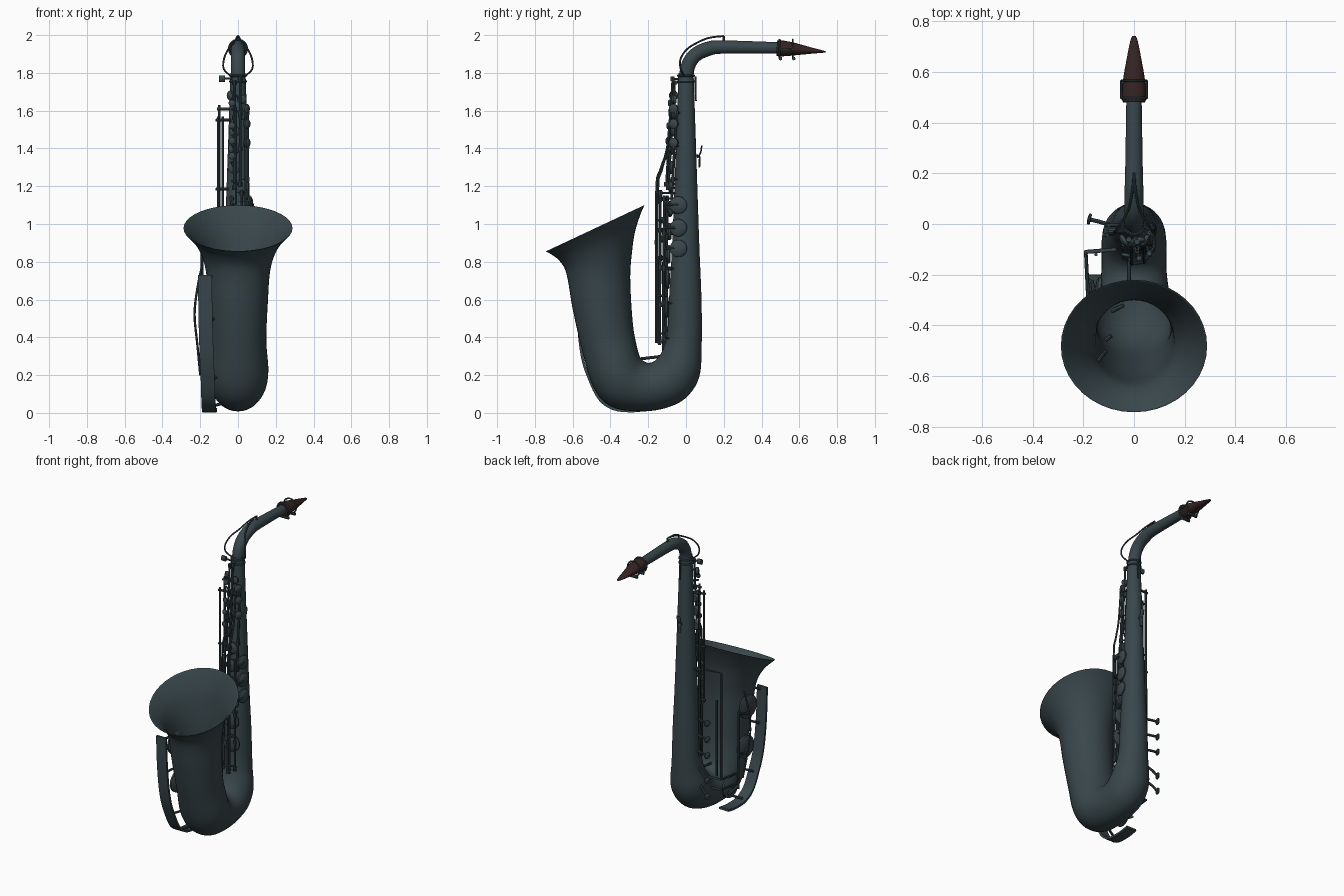
import bpy, bmesh, math
from mathutils import Vector as V

if "Cube" in bpy.data.objects:
    bpy.data.objects.remove(bpy.data.objects["Cube"])

def material(name, col):
    m = bpy.data.materials.new(name)
    m.diffuse_color = (*col, 1)
    m.use_nodes = True
    m.node_tree.nodes["Principled BSDF"].inputs["Base Color"].default_value = m.diffuse_color
    return m

METAL = material("dark_metal", (0.04, 0.062, 0.07))
RUBBER = material("mouthpiece_brown", (0.035, 0.017, 0.016))

def catmull(rows, n):
    out = []
    for i in range(len(rows) - 1):
        p0, p1, p2, p3 = (rows[max(0, min(len(rows) - 1, i + k))] for k in (-1, 0, 1, 2))
        for s in range(n):
            t = s / n
            out.append([b + .5 * t * (c - a + t * (2*a - 5*b + 4*c - d + t * (3*(b - c) + d - a)))
                        for a, b, c, d in zip(p0, p1, p2, p3)])
    return out + [list(rows[-1])]

def loft(name, rings, caps=(True, True), closed=False, mat=METAL, angle=40):
    bm = bmesh.new()
    vs = [[bm.verts.new(p) for p in r] for r in rings]
    k = len(vs[0])
    pairs = list(zip(vs, vs[1:])) + ([(vs[-1], vs[0])] if closed else [])
    for a, b in pairs:
        for i in range(k):
            bm.faces.new((a[i], a[(i+1) % k], b[(i+1) % k], b[i]))
    if not closed:
        if caps[0]: bm.faces.new(vs[0][::-1])
        if caps[1]: bm.faces.new(vs[-1])
    bmesh.ops.recalc_face_normals(bm, faces=bm.faces)
    me = bpy.data.meshes.new(name)
    bm.to_mesh(me); bm.free()
    ob = bpy.data.objects.new(name, me)
    bpy.context.collection.objects.link(ob)
    me.materials.append(mat)
    bpy.ops.object.select_all(action='DESELECT')
    bpy.context.view_layer.objects.active = ob
    ob.select_set(True)
    bpy.ops.object.shade_smooth_by_angle(angle=math.radians(angle))
    return ob

def sweep(name, pts, r, sides=8, smooth=0, mat=METAL):
    """Sweep an ellipse (or a rectangle with sides=4) along pts; r is one size, an (a, b) pair or a list of pairs."""
    rs = r if isinstance(r, list) else [r if isinstance(r, tuple) else (r, r)] * len(pts)
    rows = [(*p, *q) for p, q in zip(pts, rs)]
    if smooth: rows = catmull(rows, smooth)
    P = [V(q[:3]) for q in rows]
    n = len(P)
    T = [(P[min(i+1, n-1)] - P[max(i-1, 0)]).normalized() for i in range(n)]
    ax = min(range(3), key=lambda k: max(abs(t[k]) for t in T))
    ref = V([float(k == ax) for k in range(3)])
    off, sc = (math.pi/4, math.sqrt(2)) if sides == 4 else (0, 1)
    rings = []
    for p, t, q in zip(P, T, rows):
        u = (ref - t * ref.dot(t)).normalized()
        w = t.cross(u)
        rings.append([p + sc * (u*q[3]*math.cos(a) + w*q[4]*math.sin(a))
                      for a in (off + 2*math.pi*j/sides for j in range(sides))])
    return loft(name, rings, mat=mat)

def cup(name, loc, normal, r, h=.022):
    """Domed key cup: stepped disc facing along normal."""
    d, c = V(normal).normalized(), V(loc)
    prof = [(0, .85), (.3, 1), (.75, 1), (1, .8), (1.15, .25)]
    return sweep(name, [c + d*h*a for a, _ in prof], [(r*b, r*b) for _, b in prof], 20)

def ring(name, c, axis, R, r, sides=28):
    c, ax = V(c), V(axis).normalized()
    q = ax.to_track_quat('Z', 'Y')
    rings = []
    for i in range(sides):
        a = 2*math.pi*i/sides
        d = q @ V((math.cos(a), math.sin(a), 0))
        rings.append([c + d*R + r*(d*math.cos(b) + ax*math.sin(b)) for b in (math.pi/4*j for j in range(8))])
    return loft(name, rings, closed=True)

# Body, bow and bell: each ring spans an inner and an outer (y, z) point
R = [(-.04, 1.8, .04, 1.8), (-.055, 1.35, .055, 1.35), (-.073, .9, .07, .9),
     (-.09, .6, .082, .6), (-.10, .42, .083, .36), (-.125, .33, .07, .19),
     (-.16, .28, 0, .08), (-.195, .265, -.11, .025), (-.225, .275, -.25, .008),
     (-.245, .30, -.40, .035), (-.262, .36, -.49, .135), (-.28, .46, -.55, .33),
     (-.292, .62, -.60, .55), (-.295, .74, -.625, .70), (-.287, .84, -.645, .77),
     (-.272, .95, -.68, .815), (-.245, 1.04, -.715, .84), (-.22, 1.10, -.742, .855)]

def body_ring(row, inset=0):
    iy, iz, oy, oz = row
    c, u = V((0, (iy+oy)/2, (iz+oz)/2)), V((0, (oy-iy)/2, (oz-iz)/2))
    L = u.length - inset
    u = u.normalized() * L
    return [c + u*math.cos(a) + V((L*math.sin(a), 0, 0)) for a in (2*math.pi*j/40 for j in range(40))]

rows = catmull(R, 5)
# the wall turns in at the rim and runs back down inside the bell
rings = [body_ring(q) for q in rows] + [body_ring(q, .005) for q in rows[:38:-1]]
loft("body_and_bell", rings, caps=(True, False), angle=60)

# Neck, collar and tightening screw
sweep("neck", [(0, 0, 1.77), (0, .012, 1.84), (0, .05, 1.895), (0, .12, 1.928), (0, .2, 1.937), (0, .5, 1.932)],
      [(.038, .038)]*4 + [(.035, .035), (.03, .03)], 24, 6)
for z in (1.755, 1.785):
    ring("neck_collar", (0, 0, z), (0, 0, 1), .042, .006)
sweep("collar_screw", [(-.03, -.03, 1.77), (-.075, -.03, 1.77)], .006)
sweep("collar_screw_head", [(-.07, -.03, 1.77), (-.10, -.03, 1.77)], (.014, .018), 10)
sweep("collar_pin", [(.01, .052, 1.65), (.01, .05, 1.78)], .005)

# Octave key: two arms that meet over the neck and spread around the collar
sweep("octave_tip", [(0, .2, 1.965), (0, .2, 2.0 - .004)], .006)
for s in (-1, 1):
    sweep("octave_arm", [(0, .2, 1.995), (s*.008, .12, 1.985), (s*.025, .05, 1.955), (s*.055, 0, 1.92), (s*.075, -.03, 1.87),
                         (s*.075, -.028, 1.82), (s*.04, -.01, 1.785)], .005, 8, 5)

# Mouthpiece with ligature
sweep("mouthpiece", [(0, .48, 1.931), (0, .5, 1.93), (0, .57, 1.926), (0, .65, 1.919), (0, .72, 1.913), (0, .74, 1.911)],
      [(.043, .04), (.048, .043), (.043, .034), (.029, .019), (.015, .007), (.007, .003)], 20, 3, mat=RUBBER)
for y in (.495, .565):
    ring("ligature_band", (0, y, 1.928), (0, 1, 0), .048, .005)
    sweep("ligature_screw", [(-.03, y+.005, 1.876), (.035, y+.005, 1.876)], .01)
for x in (-.05, .05):
    sweep("ligature_bar", [(x, .495, 1.928), (x, .565, 1.928)], .005)

# Main key stack: cups down the front of the body, with arms to the hinge rods
stack = [(1.66, .024, .02), (1.58, .026, .025), (1.49, .028, -.02), (1.40, .031, -.02), (1.30, .034, -.02),
         (1.20, .038, .015), (1.08, .042, .015), (.96, .046, .015), (.84, .05, .02), (.71, .054, .02), (.56, .058, .025)]
for z, r, x in stack:
    y = -.046 - (1.8 - z)*.038
    cup("stack_cup", (x, y, z), (x*2, -1, 0), r)
    sweep("stack_cup_arm", [(x, y-.024, z), (x*.5-.02, y-.034, z+.02), (-.035, y-.03, z+.03)], .006)

# Long hinge rods, stepping outward towards the bottom, with posts
def rod(x, y0, z0, y1, z1, r=.007):
    sweep("hinge_rod", [(x, y0, z0), (x, y1, z1)], r)
    n = max(2, int((z1 - z0)/.17))
    for i in range(n + 1):
        t = .02 + .96*i/n
        y, z = y0 + (y1-y0)*t, z0 + (z1-z0)*t
        sweep("rod_post", [(x, y, z), (x*.5, -.03, z)], .005, 6)
        sweep("rod_post_ball", [(x, y, z-.012), (x, y, z+.012)], .011)

rod(-.035, -.105, .37, -.10, 1.15)
rod(.02, -.14, .36, -.135, 1.18)
rod(.06, -.12, .38, -.115, 1.15)
rod(-.02, -.095, 1.18, -.06, 1.76)
rod(.012, -.105, 1.2, -.07, 1.78, .006)
rod(.05, -.08, 1.05, -.05, 1.6)
for x, y in ((-.01, -.158), (.04, -.15)):
    sweep("long_lever", [(x, y, .37), (x, y, 1.15), (x, y+.02, 1.28), (x, -.10, 1.4), (x, -.08, 1.62)], .006, 8, 3)
for z in (.42, .62, .82, 1.02):
    sweep("lever_guide", [(-.035, -.11, z), (-.01, -.158, z), (.04, -.15, z), (.06, -.115, z)], .006)

# Upper palm keys and front finger pearls
for z, x in ((1.68, -.045), (1.53, .055), (1.43, .055), (1.61, .05)):
    cup("palm_key_cup", (x*.7, -.06, z), (x, -.03, 0), .026, .02)
for z in (1.64, 1.52, 1.44, 1.36, 1.02, .92, .82):
    cup("finger_pearl", (-.03, -.075-(1.7-z)*.06, z), (-.2, -1, 0), .018, .015)

# Side key cups on the right of the body
for z in (1.1, .98, .87):
    cup("side_key_cup", (.05 + (1.1-z)*.03, -.04, z), (1, -.15, 0), .044, .026)
    ring("side_key_rim", (.065 + (1.1-z)*.03, -.04, z), (1, -.15, 0), .041, .005)
    sweep("side_key_arm", [(.077, -.04, z), (.08, -.09, z), (.06, -.118, z)], .006)

# Left-side rods with touch pieces
for x, y, z0, z1 in ((-.10, -.005, .45, 1.63), (-.08, -.03, .5, 1.57), (-.105, -.045, .8, 1.57)):
    sweep("left_rod", [(x, y, z0), (x, y, z1)], .007)
    for z in (z0+.02, (z0+z1)/2, z1-.02):
        sweep("left_rod_post", [(x-.012, y, z), (-.03, y*.5, z)], .008, 8)
for z, drop in ((.70, 0), (.59, 0), (.48, 0), (.37, .06), (.26, .06)):
    sweep("left_touch_arm", [(-.09, -.005, z), (-.14, .01, z-drop*.5), (-.175, .018, z-drop)], .008)
    cup("left_touch", (-.17, .018, z-drop), (-1, .25, 0), .022, .012)

# Thumb hook at the back
sweep("thumb_hook", [(0, .045, 1.36), (0, .07, 1.36), (0, .072, 1.33), (0, .07, 1.3)], (.012, .005), 8, 3)
sweep("thumb_rest", [(0, .06, 1.35), (0, .078, 1.38), (0, .083, 1.415)], (.014, .004), 8, 3)

# Bell keys on the left: cups, arms and levers
bell = [(-.15, -.44, .64, .078), (-.145, -.42, .37, .075), (-.125, -.28, .14, .07)]
for x, y, z, r in bell:
    cup("bell_key_cup", (x, y, z), (-1, .1, 0), r, .028)
    sweep("bell_key_arm", [(x-.03, y, z), (x-.045, y+.06, z-.02), (-.18, -.31, z+.01)], .008, 8, 4)
sweep("bell_rod", [(-.18, -.31, .13), (-.185, -.31, .66)], .008)
sweep("bell_bow_lever", [(-.19, -.36, .78), (-.215, -.37, .66), (-.23, -.37, .52), (-.215, -.36, .36), (-.20, -.33, .2)], .006, 8, 4)
sweep("low_key_frame", [(-.19, -.11, .27), (-.19, -.11, 1.0), (-.07, -.10, 1.0)], .008)
sweep("low_key_rod", [(-.15, -.12, .28), (-.15, -.12, .8)], .007)
for z in (.17, .24):
    sweep("low_key_link", [(-.08, -.10, z+.03), (-.19, -.11, z+.03), (-.18, -.31, z)], .008)
sweep("bow_brace", [(-.02, -.08, .305), (-.02, -.25, .285)], .008)

# Long key guard strip running down beside the bell and under the bow
guard = [(-.175, -.58, .73), (-.172, -.572, .5), (-.166, -.55, .3), (-.16, -.508, .17),
         (-.157, -.455, .07), (-.154, -.38, .02), (-.15, -.28, .01), (-.148, -.2, .02)]
sweep("bell_key_guard", guard, (.037, .007), 4, 5)
for y, z, x in ((-.55, .71, -.15), (-.54, .48, -.14), (-.48, .17, -.12), (-.36, .03, -.07)):
    sweep("guard_foot", [(-.165, y-.02, z), (x+.03, y+.04, z+.03)], .008)
